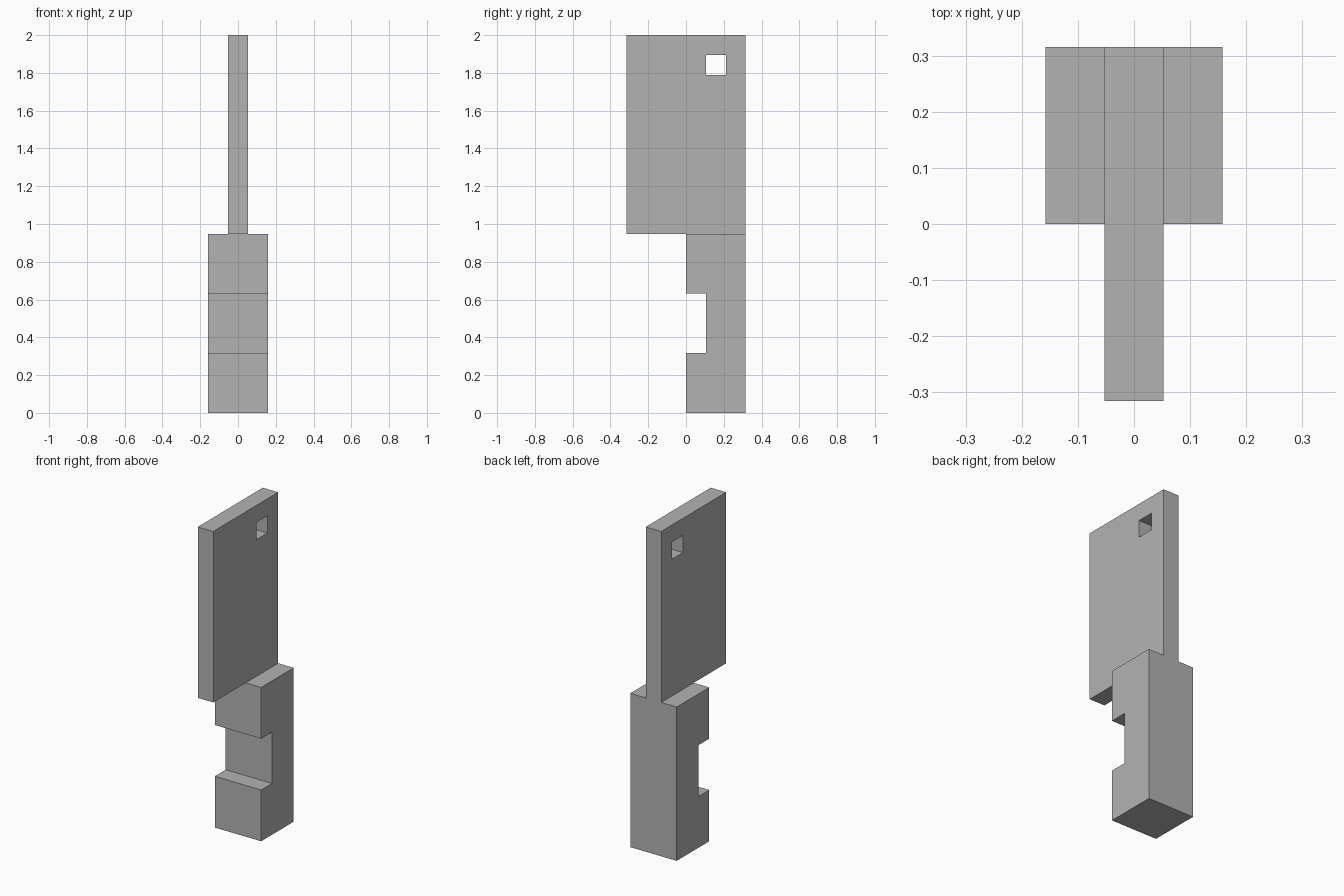
import bpy
import bmesh

default = bpy.data.objects.get("Cube")
if default:
    bpy.data.objects.remove(default, do_unlink=True)

U = 2 / 19  # grid unit: the whole model is 19 units tall

# Single flat grey
grey = bpy.data.materials.new("grey")
grey.use_nodes = True
colour = (0.45, 0.45, 0.45, 1)
grey.diffuse_color = colour
grey.node_tree.nodes["Principled BSDF"].inputs["Base Color"].default_value = colour


def extrude_profile(name, points, width):
    """Extrude a (y, z) side profile, in grid units, symmetrically along x."""
    bm = bmesh.new()
    face = bm.faces.new([bm.verts.new((-width / 2 * U, y * U, z * U)) for y, z in points])
    result = bmesh.ops.extrude_face_region(bm, geom=[face])
    moved = [v for v in result["geom"] if isinstance(v, bmesh.types.BMVert)]
    bmesh.ops.translate(bm, verts=moved, vec=(width * U, 0, 0))
    bmesh.ops.recalc_face_normals(bm, faces=bm.faces)
    mesh = bpy.data.meshes.new(name)
    bm.to_mesh(mesh)
    bm.free()
    mesh.materials.append(grey)
    obj = bpy.data.objects.new(name, mesh)
    bpy.context.collection.objects.link(obj)
    return obj


def rectangle(y0, y1, z0, z1):
    return [(y0, z0), (y1, z0), (y1, z1), (y0, z1)]


# Handle with a finger notch in its front
extrude_profile("handle", [(0, 0), (3, 0), (3, 9), (0, 9),
                           (0, 6), (1, 6), (1, 3), (0, 3)], 3)

# Thin blade with a square hanging hole near the top back corner
blade = extrude_profile("blade", rectangle(-3, 3, 9, 19), 1)
cutter = extrude_profile("hole_cutter", rectangle(1, 2, 17, 18), 2)
cutter.hide_render = True
cut = blade.modifiers.new("hanging_hole", 'BOOLEAN')
cut.operation = 'DIFFERENCE'
cut.solver = 'EXACT'
cut.object = cutter
bpy.context.view_layer.objects.active = blade
bpy.ops.object.modifier_apply(modifier=cut.name)
bpy.data.objects.remove(cutter, do_unlink=True)
